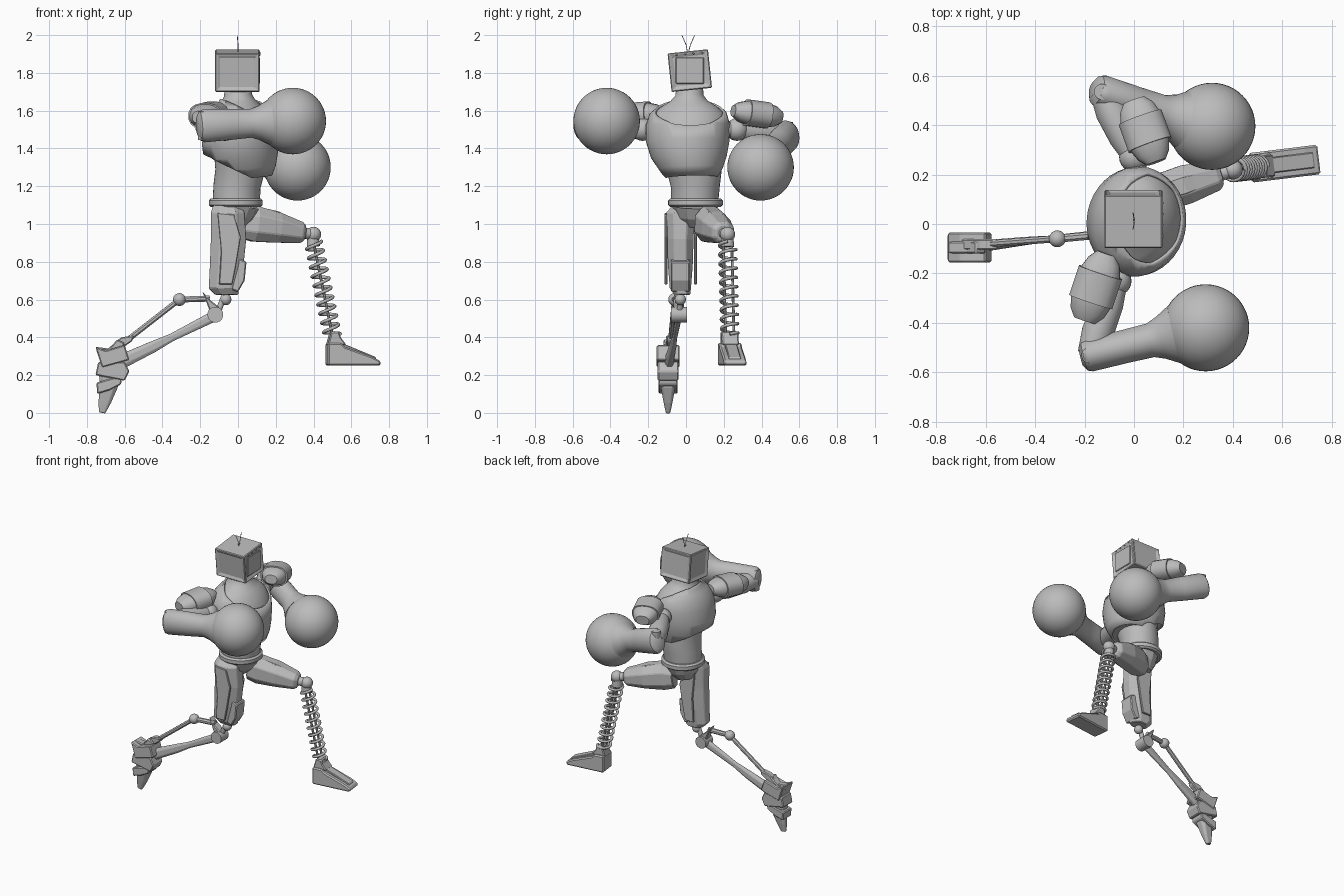
import bpy, bmesh, math
from mathutils import Vector, Matrix

cube = bpy.data.objects.get("Cube")
if cube:
    bpy.data.objects.remove(cube)

grey = bpy.data.materials.new("mid grey")
grey.use_nodes = True
tone = (0.5, 0.5, 0.5, 1)
grey.diffuse_color = tone
grey.node_tree.nodes["Principled BSDF"].inputs["Base Color"].default_value = tone


def finish(name, bm, smooth=35, bevel=0):
    """Turn a bmesh into a shaded object."""
    bmesh.ops.recalc_face_normals(bm, faces=bm.faces)
    me = bpy.data.meshes.new(name)
    bm.to_mesh(me)
    bm.free()
    ob = bpy.data.objects.new(name, me)
    bpy.context.collection.objects.link(ob)
    me.materials.append(grey)
    if bevel:
        mod = ob.modifiers.new("bevel", "BEVEL")
        mod.width, mod.segments, mod.limit_method = bevel, 1, "ANGLE"
    if smooth:
        bpy.context.view_layer.objects.active = ob
        bpy.ops.object.select_all(action="DESELECT")
        ob.select_set(True)
        bpy.ops.object.shade_smooth_by_angle(angle=math.radians(smooth))
    return ob


def loft_mesh(sections, sides=24, hint=(0, 0, 1), power=1.0):
    """Skin rings (x, y, z, half width, half height) along their path."""
    bm = bmesh.new()
    pts = [Vector(s[:3]) for s in sections]
    axis = (pts[-1] - pts[0]).normalized()
    u = Vector(hint).cross(axis).normalized()
    v = axis.cross(u)
    rings = []
    for p, s in zip(pts, sections):
        ring = []
        for i in range(sides):
            a = 2 * math.pi * (i + 0.5) / sides
            c, d = math.cos(a), math.sin(a)
            c = math.copysign(abs(c) ** power, c)
            d = math.copysign(abs(d) ** power, d)
            ring.append(bm.verts.new(p + u * c * s[3] + v * d * s[4]))
        rings.append(ring)
    for a, b in zip(rings, rings[1:]):
        for i in range(sides):
            j = (i + 1) % sides
            bm.faces.new((a[i], a[j], b[j], b[i]))
    bm.faces.new(rings[0])
    bm.faces.new(rings[-1])
    return bm


def loft(name, sections, smooth=35, bevel=0, **kw):
    return finish(name, loft_mesh(sections, **kw), smooth, bevel)


def rod(name, a, b, r, r2=None, sides=16):
    r2 = r if r2 is None else r2
    d = Vector(b) - Vector(a)
    hint = (1, 0, 0) if abs(d.normalized().z) > 0.8 else (0, 0, 1)
    return loft(name, [(*a, r, r), (*b, r2, r2)], sides=sides, hint=hint)


def ball(name, centre, r, seg=24):
    bm = bmesh.new()
    bmesh.ops.create_uvsphere(bm, u_segments=seg, v_segments=seg // 2, radius=r,
                              matrix=Matrix.Translation(centre))
    return finish(name, bm, 60)


def prism(name, outline, y0, y1, yaw=0, origin=(0, 0, 0), bevel=0.006):
    """Extrude an x-z outline across y, then turn it about z."""
    bm = bmesh.new()
    a, b = ([bm.verts.new((x, y, z)) for x, z in outline] for y in (y0, y1))
    bm.faces.new(a)
    bm.faces.new(b)
    for i in range(len(a)):
        j = (i + 1) % len(a)
        bm.faces.new((a[i], a[j], b[j], b[i]))
    bm.transform(Matrix.Translation(origin) @ Matrix.Rotation(yaw, 4, "Z"))
    return finish(name, bm, 0, bevel)


def wire(name, pts, r):
    cu = bpy.data.curves.new(name, "CURVE")
    cu.dimensions, cu.bevel_depth, cu.bevel_resolution = "3D", r, 2
    cu.use_fill_caps = True
    sp = cu.splines.new("POLY")
    sp.points.add(len(pts) - 1)
    for q, p in zip(sp.points, pts):
        q.co = (*p, 1)
    ob = bpy.data.objects.new(name, cu)
    bpy.context.collection.objects.link(ob)
    cu.materials.append(grey)


# Torso: chest, raised plate, waist and belt
facing = (1, -0.15, 0)
chest = [(0.04, 0.03, 1.25, .13, .13), (0.03, 0.025, 1.30, .16, .16),
         (0.015, 0.015, 1.36, .19, .185), (0.01, 0.01, 1.44, .21, .19),
         (0.01, 0.01, 1.52, .212, .175), (0, 0.01, 1.58, .195, .15),
         (0, 0.012, 1.62, .15, .12), (0, 0.015, 1.65, .1, .092),
         (0, 0.018, 1.68, .075, .075), (0, 0.02, 1.73, .07, .07)]


def cut(bm, co, no):
    geom = bm.verts[:] + bm.edges[:] + bm.faces[:]
    bmesh.ops.bisect_plane(bm, geom=geom, plane_co=co, plane_no=no, clear_outer=True)


for name, plate in (("chest", False), ("chest_plate", True)):
    bm = loft_mesh(chest, sides=40, hint=facing)
    cut(bm, (0.03, 0, 1.27), (-0.5, 0, -1))
    if plate:
        cut(bm, (0.15, 0, 1.54), (0.5, 0, 1))
        bmesh.ops.delete(bm, geom=[f for f in bm.faces if len(f.verts) > 6], context="FACES")
    else:
        bmesh.ops.holes_fill(bm, edges=[e for e in bm.edges if e.is_boundary])
    ob = finish(name, bm, 40)
    if plate:
        mod = ob.modifiers.new("thickness", "SOLIDIFY")
        mod.thickness, mod.offset = 0.012, 1
loft("waist", [(-0.01, 0.045, 1.1, .125, .125), (-0.005, 0.05, 1.2, .13, .125),
               (0.01, 0.045, 1.28, .145, .13), (0.01, 0.03, 1.4, .15, .14)],
     hint=facing, sides=32)
loft("belt", [(-0.012, 0.05, z, .145 - d, .143 - d) for z, d in
              ((1.09, .012), (1.1, 0), (1.125, 0), (1.135, .012))], hint=facing, sides=32)
loft("pelvis", [(-0.03, 0.05, 0.99, .06, .06), (-0.02, 0.05, 1.04, .1, .1),
                (-0.012, 0.05, 1.1, .125, .125)], 0, hint=facing, sides=12)

# Head: bevelled box with raised panels on its sides
bm = bmesh.new()
bmesh.ops.create_cube(bm, size=1, matrix=Matrix.Diagonal((.235, .215, .205, 1)))
sidesf = [f for f in bm.faces if abs(f.normal.z) < 0.5]
bmesh.ops.inset_individual(bm, faces=sidesf, thickness=0.022, depth=0)
bmesh.ops.inset_individual(bm, faces=sidesf, thickness=0.008, depth=-0.008)
bm.transform(Matrix.Translation((-0.003, 0.02, 1.812)) @ Matrix.Rotation(math.radians(6), 4, "X"))
finish("head", bm, 0, 0.016)
prism("screen", [(.107, -.07), (.116, -.07), (.116, .07), (.107, .07)], -.075, .075,
      origin=(0, 0.02, 1.812), bevel=0.004)
for i in range(4):
    ball("head_rivet", (0.115, -0.05 + 0.045 * i, 1.895 + 0.004 * i), 0.005, 8)
for side in (-1, 1):
    wire("antenna", [(0, 0.01, 1.9), (0, 0.012 + side * 0.012, 1.95),
                     (-0.004, 0.012 + side * 0.033, 1.998)], 0.002)


# Arms: shoulder joint, pad, upper arm, elbow, forearm and round fist
def arm(side, joint, pad, elbow, wrist, fist):
    ball(side + "_shoulder_joint", joint, 0.06)
    a, b = Vector(pad[0]), Vector(pad[1])
    for name, grow, t0, t1 in (("pad", 1, 0, 1), ("pad_band", 1.07, .28, .72)):
        prof = [(0, .45), (.12, .75), (.35, 1), (.65, 1), (.88, .8), (1, .5)]
        rows = [(*a.lerp(b, t0 + (t1 - t0) * t), .09 * grow * (k if t1 == 1 else .97),
                 .068 * grow * (k if t1 == 1 else .97)) for t, k in prof]
        loft(f"{side}_shoulder_{name}", rows, 40, sides=16, power=0.85)
    e, w, f = Vector(elbow), Vector(wrist), Vector(fist)
    j = Vector(joint)
    loft(side + "_upper_arm", [(*j, .045, .045), (*j.lerp(e, .3), .062, .062),
                               (*j.lerp(e, .7), .066, .066), (*e, .05, .055)])
    rod(side + "_elbow_pin", e - Vector((0, 0, .075)), e + Vector((0, 0, .075)), 0.032)
    back = e - (w - e) * 0.12
    loft(side + "_forearm", [(*back, .035, .05), (*e.lerp(back, .6), .06, .077),
                             (*e, .068, .088), (*e.lerp(w, .5), .068, .082),
                             (*e.lerp(w, .85), .07, .076), (*w, .088, .09),
                             (*w.lerp(f, .3), .12, .12)], sides=28)
    ball(side + "_fist", fist, 0.176, 48)


arm("right", (-0.07, -0.23, 1.5), ((-0.11, -0.12, 1.585), (-0.2, -0.39, 1.565)),
    (-0.18, -0.53, 1.52), (0.11, -0.46, 1.535), (0.29, -0.42, 1.545))
arm("left", (0.0, 0.27, 1.5), ((0.09, 0.25, 1.6), (0.0, 0.5, 1.565)),
    (-0.13, 0.535, 1.465), (0.15, 0.44, 1.36), (0.315, 0.395, 1.3))
rod("right_upper_joint", (-0.04, -0.17, 1.5), (-0.1, -0.3, 1.5), 0.045)
rod("left_upper_joint", (0.01, 0.19, 1.5), (0, 0.3, 1.5), 0.045)

# Rear leg: faceted thigh with an outer plate
loft("right_thigh", [(-0.06, -0.02, 0.625, .045, .065), (-0.075, -0.03, 0.66, .06, .085),
                     (-0.06, -0.03, 0.78, .07, .095), (-0.05, -0.03, 0.92, .075, .1),
                     (-0.055, -0.03, 1.06, .08, .095), (-0.06, -0.01, 1.1, .06, .075)],
     0, 0.005, sides=8, hint=(1, 0, 0), power=0.85)
shape = [(-.11, 1.06), (-.02, 1.05), (.015, .93), (-.01, .78), (-.03, .68), (-.1, .68), (-.09, .85)]
for y in (-0.113, 0.043):
    prism("right_thigh_plate", shape, y, y + 0.015, bevel=0.004)
prism("right_knee_guard", [(-.02, .83), (.045, .8), (.035, .7), (.0, .64), (-.05, .66)], -.08, .02)

# Rear shin: knee ball, hinge, main bar and jointed strut
ball("right_knee", (-0.065, -0.03, 0.6), 0.03)
rod("right_knee_link", (-0.065, -0.03, 0.64), (-0.115, -0.035, 0.51), 0.016)
rod("right_hinge", (-0.12, -0.08, 0.52), (-0.12, 0.005, 0.52), 0.042)
prism("right_hinge_fork", [(-.19, .645), (-.15, .6), (-.1, .56), (-.09, .5), (-.15, .54)], -.065, -.01)
loft("right_shin", [(-0.13, -0.04, 0.51, .018, .03), (-0.35, -0.06, 0.4, .013, .022),
                    (-0.45, -0.07, 0.35, .018, .032), (-0.62, -0.09, 0.27, .025, .04)],
     0, 0.003, sides=8, power=0.8)
rod("right_strut_top", (-0.15, -0.045, 0.605), (-0.31, -0.06, 0.6), 0.017, sides=8)
ball("right_strut_joint", (-0.31, -0.06, 0.6), 0.034)
rod("right_strut_low", (-0.31, -0.06, 0.6), (-0.58, -0.08, 0.39), 0.015, sides=8)
prism("right_ankle_link", [(-.55, .41), (-.56, .38), (-.66, .31), (-.7, .33), (-.62, .4)], -.105, -.06)

# Rear foot: overlapping tapered plates standing on the toe tip
loft("right_toe", [(-0.72, -0.095, 0.0, .012, .018), (-0.705, -0.095, 0.06, .025, .035),
                   (-0.685, -0.095, 0.14, .04, .05), (-0.68, -0.095, 0.2, .045, .06)],
     0, 0.003, sides=8, hint=(1, 0, 0), power=0.6)
prism("right_sole", [(-.75, .16), (-.61, .2), (-.62, .15), (-.68, .12), (-.745, .1)], -.145, -.045)
prism("right_instep", [(-.755, .2), (-.6, .17), (-.575, .22), (-.6, .27), (-.74, .27)], -.15, -.04)
prism("right_heel", [(-.755, .35), (-.7, .33), (-.6, .36), (-.575, .28), (-.72, .24)], -.155, -.035)
prism("right_heel_spur", [(-.755, .35), (-.74, .3), (-.62, .3), (-.6, .37), (-.64, .39), (-.68, .34)], -.12, -.07)

# Front leg: faceted thigh, knee ball and coil spring
loft("left_thigh", [(0.02, 0.1, 1.0, .06, .08), (0.09, 0.12, 1.0, .082, .1),
                    (0.21, 0.16, 0.98, .085, .085), (0.33, 0.195, 0.955, .065, .06),
                    (0.35, 0.2, 0.952, .045, .045)], 0, 0.005, sides=8, power=0.85)
loft("left_thigh_ridge", [(0.07, 0.115, 1.075, .04, .028), (0.2, 0.155, 1.045, .045, .028),
                          (0.32, 0.19, 0.995, .03, .022)], 0, 0.004, sides=4, power=0.6)
rod("left_knee_link", (0.34, 0.2, 0.952), (0.4, 0.22, 0.945), 0.03)
ball("left_knee", (0.4, 0.22, 0.945), 0.04)
top, low = Vector((0.4, 0.22, 0.9)), Vector((0.5, 0.232, 0.41))
rod("left_knee_cap", (0.395, 0.22, 0.945), top - Vector((0, 0, .02)), 0.03, 0.036)
axis = (low - top).normalized()
u = axis.cross(Vector((0, 1, 0))).normalized()
v = axis.cross(u)
turns, steps = 10, 20
coil = []
for i in range(turns * steps + 1):
    a = 2 * math.pi * i / steps
    coil.append(top.lerp(low, i / (turns * steps)) + (u * math.cos(a) + v * math.sin(a)) * 0.043)
wire("left_spring", coil, 0.009)
for s in (-1, 1):
    rod("left_spring_guide", top + v * s * 0.022, low + v * s * 0.022, 0.008, sides=8)

# Front foot: wedge with an ankle block and a raised top strip
turn, heel = math.radians(7), (0.47, 0.225, 0)
prism("left_foot", [(0, .25), (.28, .25), (.28, .275), (.23, .3), (.09, .35), (.07, .37), (0, .37)],
      -.058, .062, turn, heel, 0.008)
prism("left_foot_strip", [(.07, .34), (.26, .27), (.26, .295), (.09, .365), (.07, .37)],
      -.03, .034, turn, heel, 0.004)
prism("left_ankle", [(0, .36), (.1, .36), (.07, .4), (.06, .43), (.02, .43)], -.045, .045, turn, heel)
